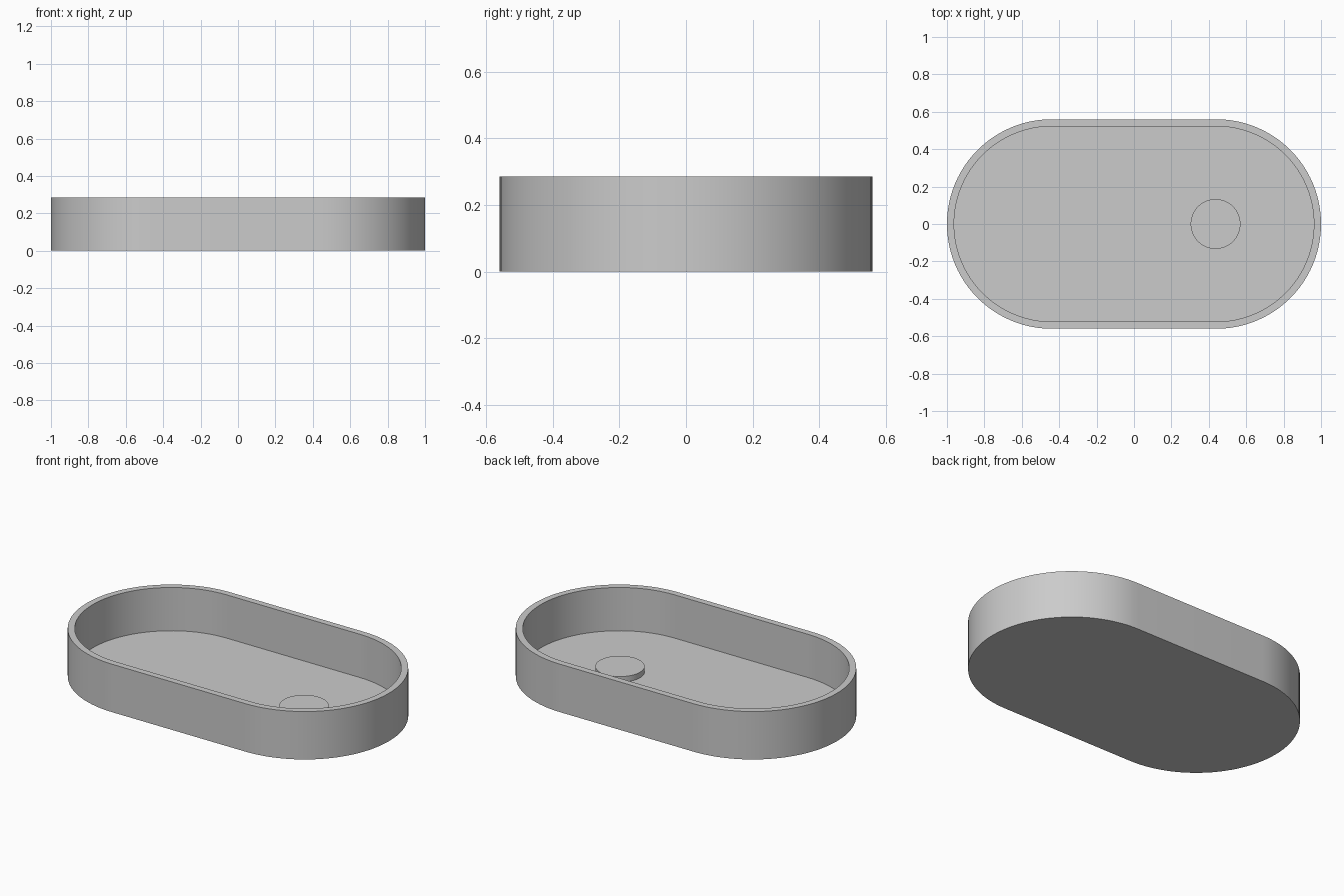
import bpy, bmesh, math

if "Cube" in bpy.data.objects:
    bpy.data.objects.remove(bpy.data.objects["Cube"])

HALF, R_OUT, R_IN = 0.44, 0.56, 0.522     # straight half length, end radii
HEIGHT, FLOOR, BOSS_TOP = 0.286, 0.028, 0.061
SEG = 48                                   # segments per rounded end

grey = bpy.data.materials.new("light grey")
grey.diffuse_color = (0.6, 0.6, 0.6, 1)
grey.use_nodes = True
grey.node_tree.nodes["Principled BSDF"].inputs["Base Color"].default_value = grey.diffuse_color


def stadium(bm, r, z):
    """Ring of vertices: two half circles joined by straight sides."""
    ring = []
    for side, start in ((1, -math.pi / 2), (-1, math.pi / 2)):
        for i in range(SEG + 1):
            a = start + math.pi * i / SEG
            ring.append(bm.verts.new((side * HALF + r * math.cos(a), r * math.sin(a), z)))
    return ring


def circle(bm, cx, r, z):
    n = SEG * 2
    return [bm.verts.new((cx + r * math.cos(2 * math.pi * i / n),
                          r * math.sin(2 * math.pi * i / n), z)) for i in range(n)]


def skin(name, bm, rings):
    """Bridge consecutive rings, cap both ends and make the object."""
    for a, b in zip(rings, rings[1:]):
        for i in range(len(a)):
            j = (i + 1) % len(a)
            bm.faces.new((a[i], a[j], b[j], b[i]))
    bm.faces.new(rings[0][::-1])
    bm.faces.new(rings[-1])
    bmesh.ops.recalc_face_normals(bm, faces=bm.faces)
    mesh = bpy.data.meshes.new(name)
    bm.to_mesh(mesh)
    bm.free()
    mesh.materials.append(grey)
    obj = bpy.data.objects.new(name, mesh)
    bpy.context.collection.objects.link(obj)
    bpy.ops.object.select_all(action='DESELECT')
    obj.select_set(True)
    bpy.context.view_layer.objects.active = obj
    bpy.ops.object.shade_smooth_by_angle(angle=math.radians(30))


# Open tray: outer wall, rim, inner wall, floor
bm = bmesh.new()
skin("tray", bm, [stadium(bm, R_OUT, 0), stadium(bm, R_OUT, HEIGHT),
                  stadium(bm, R_IN, HEIGHT), stadium(bm, R_IN, FLOOR)])

# Raised round disc on the floor, concentric with the right end
bm = bmesh.new()
skin("floor_disc", bm, [circle(bm, HALF - 0.004, 0.133, FLOOR - 0.01),
                        circle(bm, HALF - 0.004, 0.133, BOSS_TOP)])
